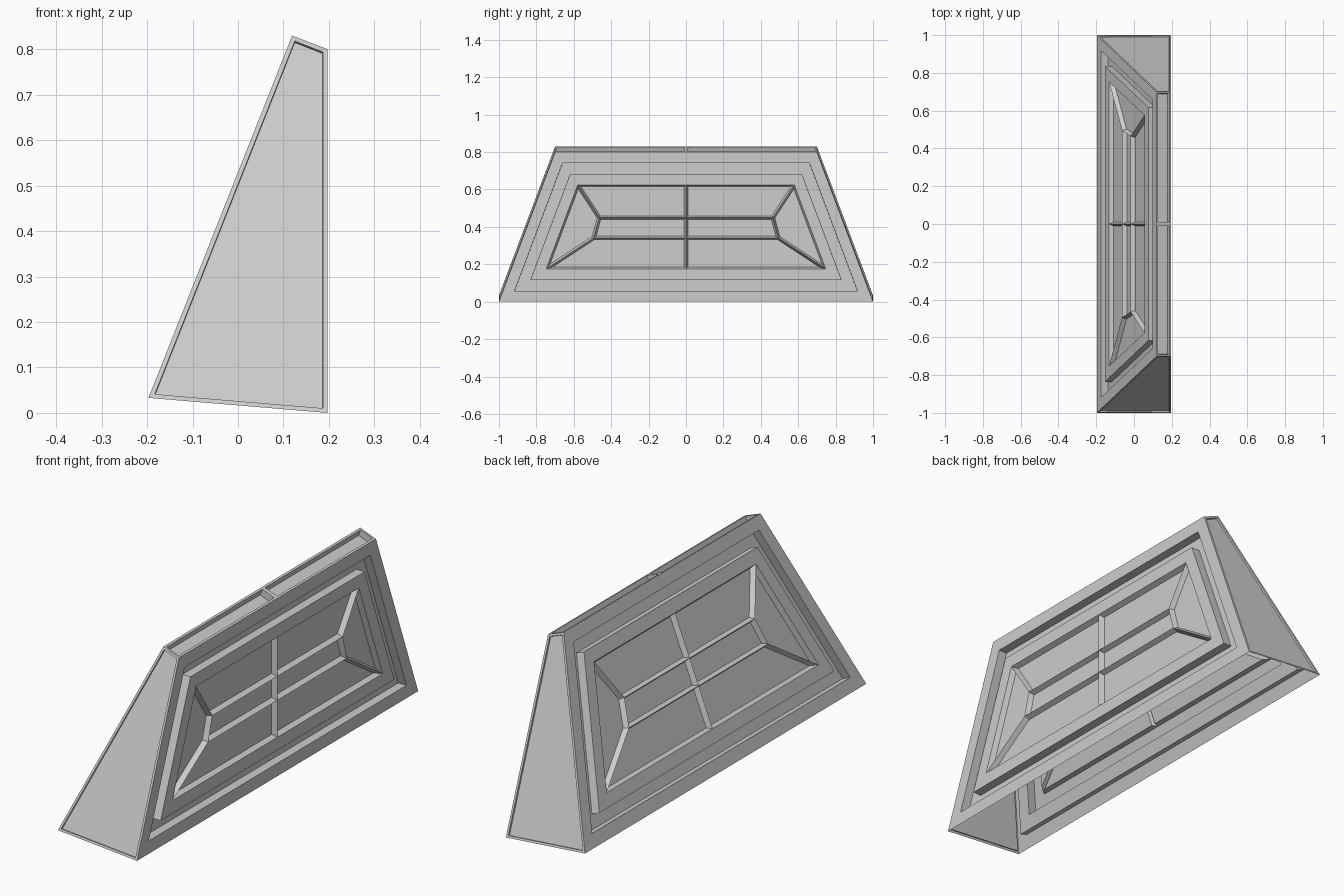
import bpy
import bmesh
from mathutils import Vector

cube = bpy.data.objects.get("Cube")
if cube:
    bpy.data.objects.remove(cube, do_unlink=True)

grey = bpy.data.materials.new("light grey")
grey.use_nodes = True
COLOUR = (0.61, 0.61, 0.61, 1)
grey.diffuse_color = COLOUR
grey.node_tree.nodes["Principled BSDF"].inputs["Base Color"].default_value = COLOUR

LONG, SHORT = 1.0, 0.7      # half lengths of the base and the ridge
STEP = 0.058                # width of each frame band
DEPTH = 0.04                # depth of the frame recess
BEVEL, PANE = 0.01, 0.023   # sloped rim and depth of each pane

# Cross-section corners (x, z), open at the bottom
LOW_LEFT, LOW_RIGHT = (-0.197, 0.033), (0.197, 0.0)
TOP_RIGHT, TOP_LEFT = (0.197, 0.80), (0.119, 0.83)
CENTRE = Vector((0.06, 0, 0.35))


def at(corner, y):
    return Vector((corner[0], y, corner[1]))


def add_face(bm, points):
    """Add one face that looks away from the middle of the shell."""
    face = bm.faces.new([bm.verts.new(p) for p in points])
    face.normal_update()
    if face.normal.dot(face.calc_center_median() - CENTRE) < 0:
        face.normal_flip()
    return face


def inset(bm, faces, width, depth=0.0):
    bmesh.ops.inset_individual(bm, faces=faces, thickness=width, depth=depth,
                               use_even_offset=True)


def sink(bm, faces, depth):
    inset(bm, faces, 0.0005, -depth)


def finish(bm, name):
    mesh = bpy.data.meshes.new(name)
    bm.to_mesh(mesh)
    bm.free()
    mesh.materials.append(grey)
    obj = bpy.data.objects.new(name, mesh)
    bpy.context.collection.objects.link(obj)


def window_wall(name, low, high):
    """Long wall with stepped frame bands and a barred window."""
    bm = bmesh.new()
    face = add_face(bm, [at(low, -LONG), at(low, LONG), at(high, SHORT), at(high, -SHORT)])
    inset(bm, [face], STEP)
    sink(bm, [face], DEPTH)
    inset(bm, [face], STEP)
    sink(bm, [face], -DEPTH)
    inset(bm, [face], STEP)

    # Order the window corners by height, then by length
    corners = sorted((v.co.copy() for v in face.verts), key=lambda p: p.z)
    b0, b1 = sorted(corners[:2], key=lambda p: p.y)
    t0, t1 = sorted(corners[2:], key=lambda p: p.y)
    bmesh.ops.delete(bm, geom=[face], context='FACES_ONLY')

    def point(u, t):
        return b0.lerp(b1, (u + 1) / 2).lerp(t0.lerp(t1, (u + 1) / 2), t)

    # Panes with sloped rims: three rows on each half and one at each end
    s, lower, upper = 0.72, 0.37, 0.61
    panes = []
    for side in (-1, 1):
        cells = [
            [(0, 0), (side, 0), (side * s, lower), (0, lower)],
            [(0, lower), (side * s, lower), (side * s, upper), (0, upper)],
            [(0, upper), (side * s, upper), (side, 1), (0, 1)],
            [(side, 0), (side, 1), (side * s, upper), (side * s, lower)],
        ]
        panes += [add_face(bm, [point(*c) for c in cell]) for cell in cells]
    inset(bm, panes, BEVEL, -PANE)
    finish(bm, name)


def end_wall(name, side):
    """Slanted end with a shallow sunken panel."""
    bm = bmesh.new()
    face = add_face(bm, [at(LOW_LEFT, side * LONG), at(LOW_RIGHT, side * LONG),
                         at(TOP_RIGHT, side * SHORT), at(TOP_LEFT, side * SHORT)])
    inset(bm, [face], 0.01)
    sink(bm, [face], 0.008)
    finish(bm, name)


def ridge(name):
    """Narrow top with two sunken trays."""
    bm = bmesh.new()
    trays = [add_face(bm, [at(TOP_LEFT, 0), at(TOP_RIGHT, 0),
                           at(TOP_RIGHT, side * SHORT), at(TOP_LEFT, side * SHORT)])
             for side in (-1, 1)]
    inset(bm, trays, 0.01)
    sink(bm, trays, 0.03)
    finish(bm, name)


window_wall("right_window_wall", LOW_RIGHT, TOP_RIGHT)
window_wall("left_window_wall", LOW_LEFT, TOP_LEFT)
end_wall("front_end_wall", -1)
end_wall("back_end_wall", 1)
ridge("top_ridge")
